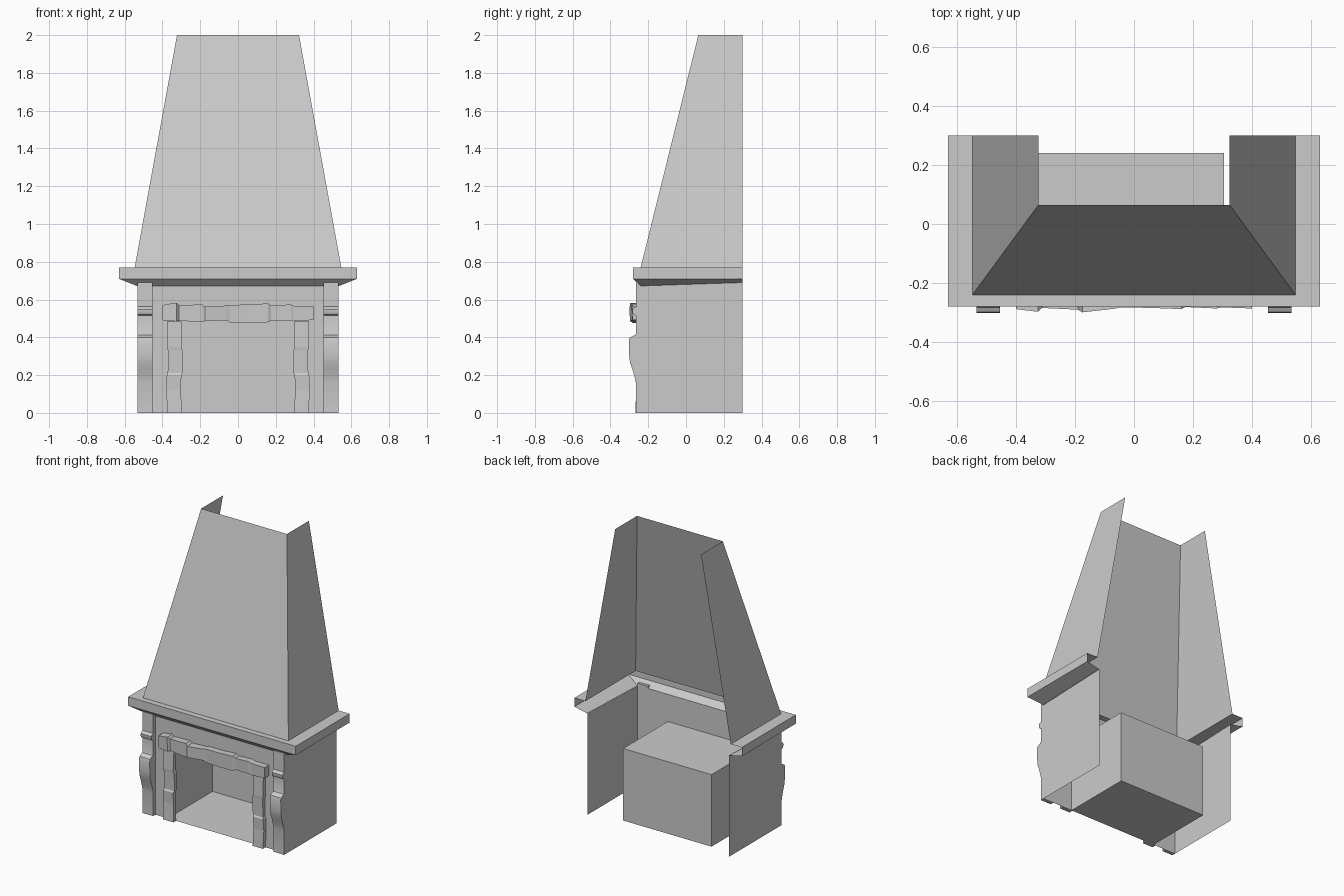
import bpy, bmesh, math

if "Cube" in bpy.data.objects:
    bpy.data.objects.remove(bpy.data.objects["Cube"])


def make(name, verts, faces):
    me = bpy.data.meshes.new(name)
    me.from_pydata(verts, [], faces)
    bm = bmesh.new()
    bm.from_mesh(me)
    bmesh.ops.recalc_face_normals(bm, faces=bm.faces)
    bm.to_mesh(me)
    bm.free()
    ob = bpy.data.objects.new(name, me)
    bpy.context.collection.objects.link(ob)
    return ob


def wrap(name, rings, back=0.30):
    """Three-sided sheet, open at the back. Ring: half width, front y, front z, back z."""
    verts, faces = [], []
    for w, y, zf, zb in rings:
        verts += [(-w, back, zb), (-w, y, zf), (w, y, zf), (w, back, zb)]
    for r in range(len(rings) - 1):
        for i in range(3):
            a = r * 4 + i
            faces.append((a, a + 1, a + 5, a + 4))
    return make(name, verts, faces)


def loft(name, sections):
    """Solid through a row of four-point sections."""
    verts = [p for s in sections for p in s]
    n = len(sections)
    faces = [(0, 1, 2, 3), tuple(4 * n - 4 + i for i in range(4))]
    for r in range(n - 1):
        for i in range(4):
            a, b = r * 4 + i, r * 4 + (i + 1) % 4
            faces.append((a, b, b + 4, a + 4))
    return make(name, verts, faces)


# Tapered hood and mantel shelf, both hollow
wrap("hood", [(0.547, -0.24, 0.77, 0.77), (0.323, 0.065, 2.0, 2.0)])
wrap("mantel_shelf", [(0.535, -0.24, 0.672, 0.69), (0.63, -0.28, 0.71, 0.71),
                      (0.63, -0.28, 0.77, 0.77), (0.547, -0.24, 0.77, 0.77)])

# Side walls
for side, s in (("left", -1), ("right", 1)):
    x = s * 0.533
    make(side + "_wall", [(x, -0.24, 0), (x, 0.30, 0), (x, 0.30, 0.69), (x, -0.24, 0.672)],
         [(0, 1, 2, 3)])

# Front wall around the opening, and the firebox behind it
W, L, R, T, F = 0.533, -0.36, 0.305, 0.49, -0.24
make("front_wall",
     [(-W, F, 0), (L, F, 0), (L, F, T), (R, F, T), (R, F, 0), (W, F, 0), (W, F, 0.675), (-W, F, 0.675)],
     [(0, 1, 2, 7), (7, 2, 3, 6), (3, 4, 5, 6)])
B = 0.24
make("firebox",
     [(L, F, 0), (R, F, 0), (R, F, T), (L, F, T), (L, B, 0), (R, B, 0), (R, B, T), (L, B, T)],
     [(4, 5, 6, 7), (0, 1, 5, 4), (3, 2, 6, 7), (0, 3, 7, 4), (1, 2, 6, 5)])

# Scrolled pilasters: side profile (y, z) extruded across x
profile = [(-0.265, 0), (-0.265, 0.16), (-0.272, 0.19), (-0.285, 0.235), (-0.296, 0.265),
           (-0.301, 0.30), (-0.302, 0.385), (-0.298, 0.398), (-0.285, 0.405), (-0.268, 0.413),
           (-0.265, 0.42), (-0.265, 0.515), (-0.278, 0.52), (-0.284, 0.53), (-0.284, 0.548),
           (-0.278, 0.556), (-0.265, 0.562), (-0.265, 0.69), (F, 0.69), (F, 0)]
n = len(profile)
for side, s in (("left", -1), ("right", 1)):
    verts = [(s * x, y, z) for x in (0.453, 0.533) for y, z in profile]
    faces = [tuple(range(n)), tuple(range(n, 2 * n))]
    faces += [(i, (i + 1) % n, (i + 1) % n + n, i + n) for i in range(n)]
    ob = make(side + "_pilaster", verts, faces)
    bpy.ops.object.select_all(action='DESELECT')
    ob.select_set(True)
    bpy.context.view_layer.objects.active = ob
    bpy.ops.object.shade_smooth_by_angle(angle=math.radians(35))

# Stone jambs with slightly uneven courses: (z, edge offset, front y)
courses = [(0, 0, -0.268), (0.12, 0.004, -0.264), (0.20, 0.002, -0.268), (0.21, -0.003, -0.262),
           (0.33, -0.004, -0.266), (0.35, 0.002, -0.268), (0.485, 0, -0.264)]
for side, s in (("left", -1), ("right", 1)):
    loft(side + "_jamb", [[(s * (0.298 + d), F, z), (s * (0.298 + d), y, z),
                           (s * (0.375 + d), y, z), (s * (0.375 + d), F, z)]
                          for z, d, y in courses])

# Rough stone lintel: (x, bottom z, top z, front y)
stones = [(-0.40, 0.492, 0.568, -0.286), (-0.385, 0.486, 0.574, -0.288), (-0.325, 0.485, 0.583, -0.295),
          (-0.312, 0.488, 0.570, -0.282), (-0.19, 0.480, 0.574, -0.288), (-0.175, 0.486, 0.562, -0.297),
          (-0.06, 0.490, 0.568, -0.284), (-0.045, 0.479, 0.572, -0.280), (0.06, 0.476, 0.573, -0.282),
          (0.16, 0.480, 0.580, -0.286), (0.175, 0.488, 0.568, -0.279), (0.28, 0.490, 0.574, -0.284),
          (0.295, 0.485, 0.566, -0.280), (0.40, 0.492, 0.566, -0.284)]
loft("lintel", [[(x, F, b), (x, y, b), (x, y - 0.002, t), (x, F, t)] for x, b, t, y in stones])
